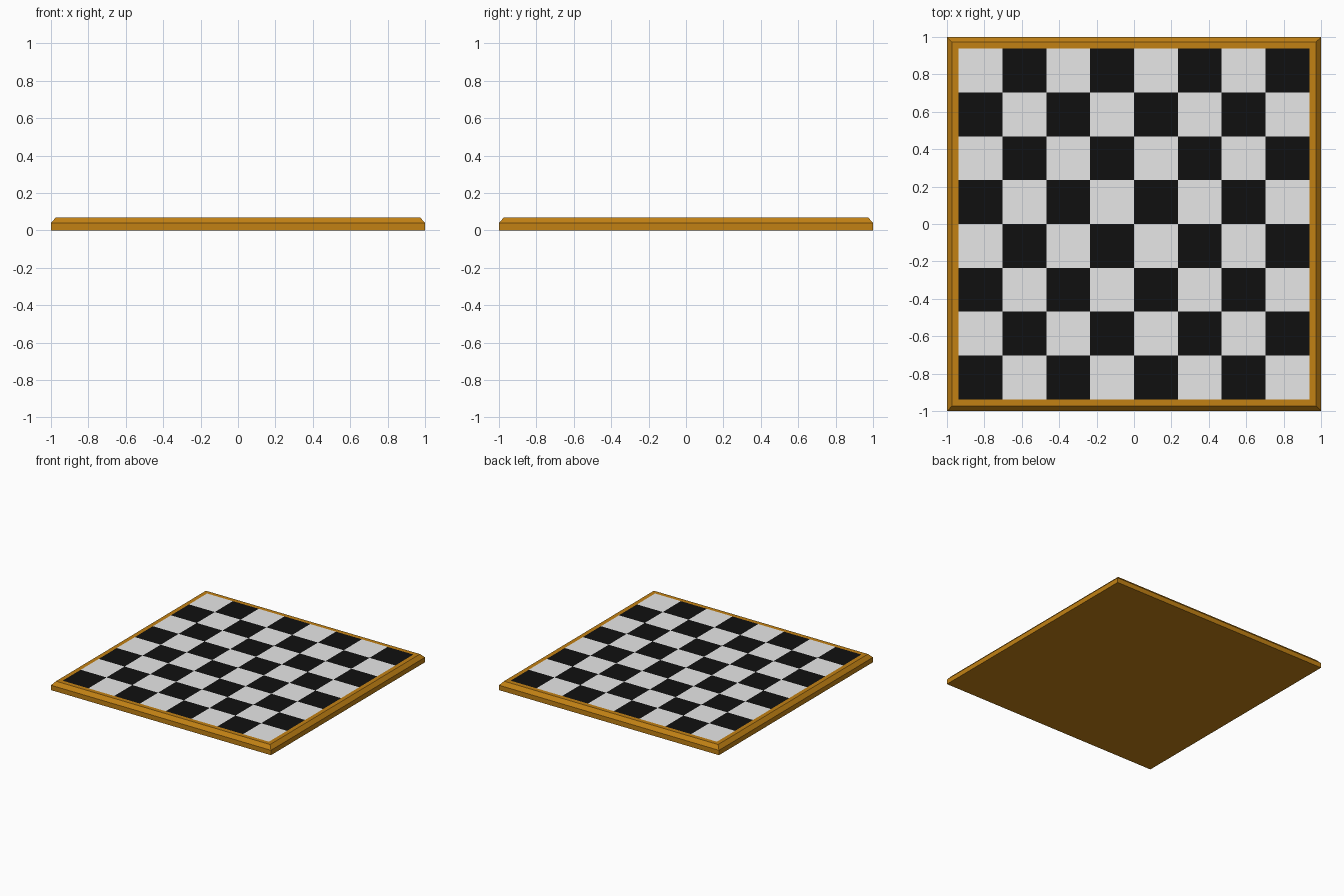
import bpy
import bmesh

if "Cube" in bpy.data.objects:
    bpy.data.objects.remove(bpy.data.objects["Cube"])


def material(name, rgb):
    m = bpy.data.materials.new(name)
    m.diffuse_color = (*rgb, 1.0)
    m.use_nodes = True
    m.node_tree.nodes["Principled BSDF"].inputs["Base Color"].default_value = m.diffuse_color
    return m


wood = material("golden_wood", (0.54, 0.22, 0.007))
white = material("light_square", (0.8, 0.8, 0.8))
black = material("dark_square", (0.005, 0.005, 0.005))

FIELD = 0.9375   # half width of the playing field
TOP = 0.07       # board height


def add_object(name, bm, mats):
    bmesh.ops.recalc_face_normals(bm, faces=bm.faces)
    mesh = bpy.data.meshes.new(name)
    bm.to_mesh(mesh)
    bm.free()
    for m in mats:
        mesh.materials.append(m)
    obj = bpy.data.objects.new(name, mesh)
    bpy.context.collection.objects.link(obj)
    return obj


# Wooden frame: square rings following the side, chamfer and flat rim
bm = bmesh.new()
rings = []
for r, z in [(1.0, 0.0), (1.0, 0.04), (0.973, TOP), (FIELD, TOP)]:
    rings.append([bm.verts.new((sx * r, sy * r, z))
                  for sx, sy in ((-1, -1), (1, -1), (1, 1), (-1, 1))])
for lower, upper in zip(rings, rings[1:]):
    for i in range(4):
        j = (i + 1) % 4
        bm.faces.new((lower[i], lower[j], upper[j], upper[i]))
bm.faces.new(rings[0][::-1])  # underside
add_object("board_frame", bm, [wood])

# Playing field: 8 x 8 grid, coloured by alternating squares
bm = bmesh.new()
bmesh.ops.create_grid(bm, x_segments=8, y_segments=8, size=FIELD)
for f in bm.faces:
    c = f.calc_center_median()
    col = int((c.x + FIELD) / (FIELD / 4))
    row = int((c.y + FIELD) / (FIELD / 4))
    f.material_index = 1 if (col + row) % 2 == 0 else 0
for v in bm.verts:
    v.co.z = TOP
field = add_object("playing_field", bm, [white, black])
if field.data.polygons[0].normal.z < 0:
    field.data.flip_normals()
